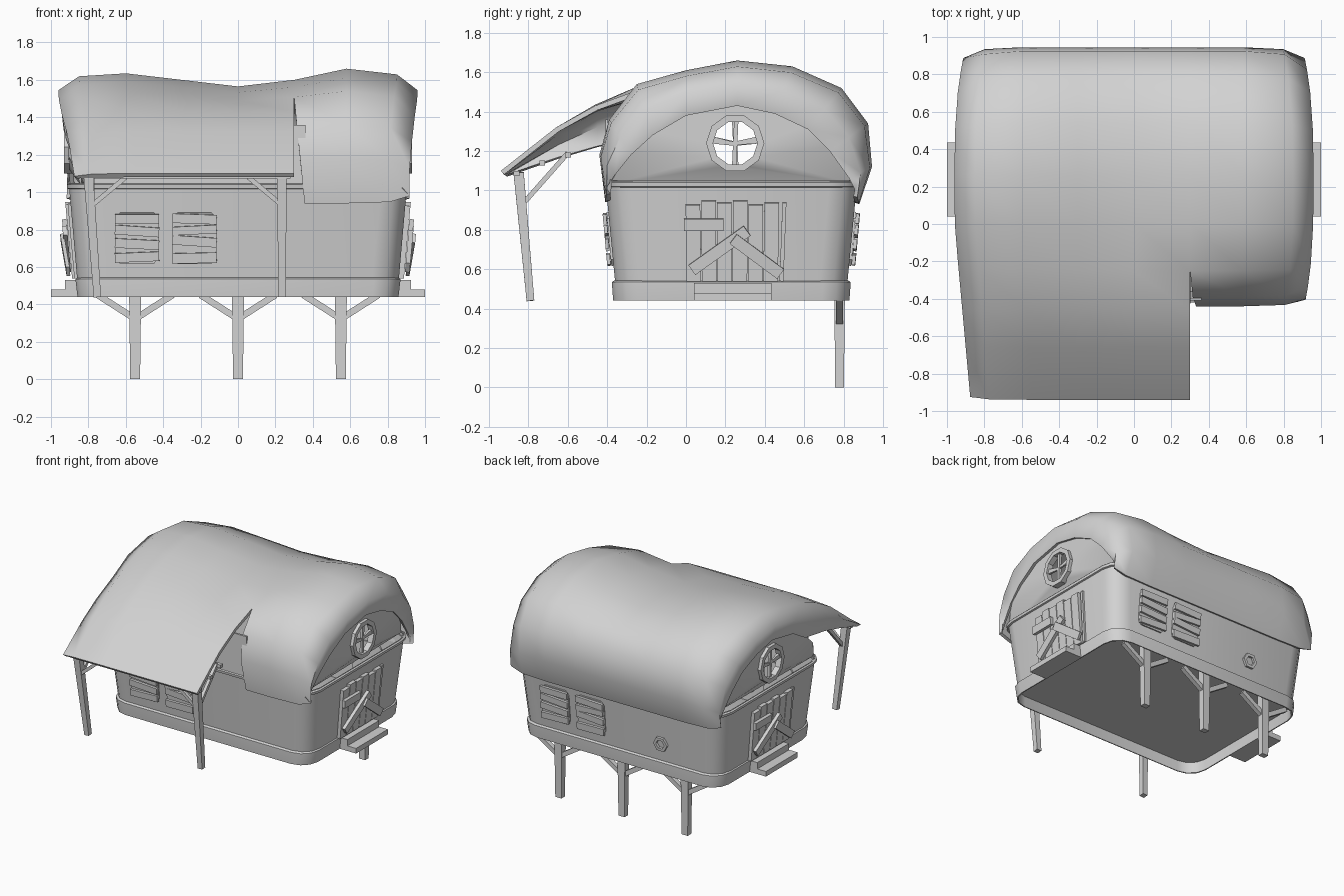
import bpy, bmesh
from math import sin, cos, pi, radians, atan2, sqrt
from mathutils import Vector, Matrix

cube = bpy.data.objects.get("Cube")
if cube:
    bpy.data.objects.remove(cube, do_unlink=True)

grey = bpy.data.materials.new("plain_grey")
grey.use_nodes = True
grey.diffuse_color = (0.65, 0.65, 0.65, 1)
grey.node_tree.nodes["Principled BSDF"].inputs["Base Color"].default_value = (0.65, 0.65, 0.65, 1)

CY = 0.23                      # depth centre of the house body
CORNER = 0.14                  # radius of the rounded house corners
TILT = atan2(0.045, 0.5)       # outward lean of the walls


def finish(name, bm, angle=35):
    me = bpy.data.meshes.new(name)
    bm.to_mesh(me)
    bm.free()
    me.materials.append(grey)
    me.shade_smooth()
    me.set_sharp_from_angle(angle=radians(angle))
    ob = bpy.data.objects.new(name, me)
    bpy.context.collection.objects.link(ob)
    return ob


def loft(bm, rows, closed=False, caps=False):
    grid = [[bm.verts.new(p) for p in row] for row in rows]
    n = len(rows[0])
    for a, b in zip(grid, grid[1:]):
        for j in range(n if closed else n - 1):
            k = (j + 1) % n
            bm.faces.new((a[j], a[k], b[k], b[j]))
    if caps:
        bm.faces.new(grid[0][::-1])
        bm.faces.new(grid[-1])


def rounded_ring(hx, hy, z, r=CORNER, steps=3):
    pts = []
    for c, (sx, sy) in enumerate(((1, 1), (-1, 1), (-1, -1), (1, -1))):
        for s in range(steps + 1):
            a = (c + s / steps) * pi / 2
            pts.append((sx * (hx - r) + r * cos(a), CY + sy * (hy - r) + r * sin(a), z))
    return pts


def beam(bm, p, q, w, d, taper=1.0, M=Matrix()):
    # box running from p to q, w wide and d deep, end scaled by taper
    p, q = Vector(p), Vector(q)
    t = (q - p).normalized()
    side = t.cross(Vector((0, 1, 0))).normalized()
    n = side.cross(t)
    rows = []
    for o, k in ((p, 1), (q, taper)):
        rows.append([M @ (o + side * (a * w * k / 2) + n * (b * d * k / 2))
                     for a, b in ((-1, -1), (1, -1), (1, 1), (-1, 1))])
    b2 = bmesh.new()
    loft(b2, rows, True, True)
    bmesh.ops.recalc_face_normals(b2, faces=b2.faces)
    me = bpy.data.meshes.new("tmp")
    b2.to_mesh(me)
    b2.free()
    bm.from_mesh(me)
    bpy.data.meshes.remove(me)


def beams(name, items, M=Matrix()):
    bm = bmesh.new()
    for it in items:
        beam(bm, *it, M=M)
    return finish(name, bm)


def box(bm, lo, hi):
    x, y, z = [(a + b) / 2 for a, b in zip(lo, hi)]
    beam(bm, (x, y, lo[2]), (x, y, hi[2]), hi[0] - lo[0], hi[1] - lo[1])


def wall_frame(turn, dist):
    # local x along the wall, -y outward, z up from the base top
    return (Matrix.Translation((0, CY, 0)) @ Matrix.Rotation(turn, 4, 'Z')
            @ Matrix.Translation((0, -dist, 0.54)) @ Matrix.Rotation(TILT, 4, 'X'))


def hoop(name, centre, r_out, r_in, depth, n, M):
    # flat-sided ring whose axis is local y
    bm = bmesh.new()
    rows = []
    for i in range(n + 1):
        a = 2 * pi * i / n
        rows.append([M @ Vector((centre[0] + r * cos(a), y, centre[1] + r * sin(a)))
                     for r, y in ((r_in, 0.02), (r_in, -depth), (r_out, -depth), (r_out, 0.02))])
    loft(bm, rows)
    bmesh.ops.remove_doubles(bm, verts=bm.verts, dist=0.0005)
    bmesh.ops.recalc_face_normals(bm, faces=bm.faces)
    return finish(name, bm, 25)


# Base with a hollow underside, walls and trim band
for name, rings, caps in (
        ("base", ((0.85, 0.593, 0.525), (0.85, 0.593, 0.44), (0.858, 0.60, 0.44),
                  (0.868, 0.606, 0.525), (0.868, 0.606, 0.535), (0.855, 0.59, 0.545)), True),
        ("walls", ((0.86, 0.59, 0.535), (0.905, 0.64, 1.05)), False),
        ("trim_band", ((0.9, 0.63, 1.015), (0.913, 0.647, 1.02), (0.915, 0.65, 1.04),
                       (0.9, 0.63, 1.05)), False)):
    bm = bmesh.new()
    loft(bm, [rounded_ring(*r) for r in rings], True, caps)
    finish(name, bm)

# Roof cross-sections (y, z) from back eave over the top to the front
outer = [(0.88, 0.93), (0.945, 1.12), (0.925, 1.34), (0.79, 1.52), (0.54, 1.63),
         (0.26, 1.66), (0.0, 1.61), (-0.25, 1.54)]
lip = [(0.86, 1.0), (0.83, 1.06), (0.73, 1.2), (0.62, 1.31), (0.45, 1.39),
       (0.26, 1.43), (0.0, 1.38), (-0.17, 1.28)]
eave_outer = outer + [(-0.39, 1.36), (-0.44, 1.18), (-0.41, 0.94)]
eave_lip = lip + [(-0.28, 1.18), (-0.36, 1.08), (-0.40, 1.02)]
porch_outer = outer + [(-0.46, 1.44), (-0.66, 1.32), (-0.94, 1.10)]
porch_lip = lip + [(-0.45, 1.22), (-0.65, 1.16), (-0.91, 1.07)]


def roof_row(x, blend, sag, out, inn):
    row = []
    for (y0, z0), (y1, z1) in zip(out, inn):
        y, z = y0 + (y1 - y0) * blend, z0 + (z1 - z0) * blend
        z -= sag * max(0, min(1, (z0 - 1.4) / 0.26))     # sagging ridge
        px = x
        if x < 0 and y < 0:                              # porch narrows outward
            px *= 1 + 0.095 * y
        elif abs(x) > 0.8:                               # rounded corners in plan
            px *= 1 - 0.05 * (abs(y - CY) / 0.66) ** 3
        if out is eave_outer and x == 0.3 and y < -0.3:  # slanted split edge
            px += 0.1 * (1.5 - z)
        row.append((px, y, z))
    return row


bm = bmesh.new()
loft(bm, [roof_row(*s, porch_outer, porch_lip) for s in (
    (-0.935, 1, 0), (-0.96, 0.5, 0), (-0.85, 0.09, 0.02), (-0.6, 0, 0.025),
    (-0.3, 0, 0.06), (0, 0, 0.095), (0.3, 0, 0.06))])
loft(bm, [roof_row(*s, eave_outer, eave_lip) for s in (
    (0.3, 0, 0.06), (0.58, 0, 0), (0.85, 0.09, 0.01), (0.96, 0.5, 0), (0.935, 1, 0))])
bmesh.ops.remove_doubles(bm, verts=bm.verts, dist=0.001)
roof = finish("roof", bm, 80)
mod = roof.modifiers.new("thickness", 'SOLIDIFY')
mod.thickness = 0.025
mod.offset = -1
mod = roof.modifiers.new("crisp_rim", 'EDGE_SPLIT')
mod.split_angle = radians(70)

# Gable walls with a round opening, bent round the house corners
arch = [(0.86, 1.03), (0.86, 1.08)] + [(y, z + 0.025) for y, z in lip[2:]]
arch += [(-0.29, 1.19), (-0.39, 1.08), (-0.39, 1.03)]
for side in (1, -1):
    bm = bmesh.new()
    hole = [(0.25 + 0.12 * cos(i * pi / 5), 1.24 + 0.12 * sin(i * pi / 5)) for i in range(10)]
    edges = []
    for loop in (arch, hole):
        vs = []
        for y, z in loop:
            d = max(0, abs(y - CY) - 0.64 + CORNER)
            vs.append(bm.verts.new((side * (0.905 - CORNER + sqrt(CORNER ** 2 - d * d)), y, z)))
        edges += [bm.edges.new((vs[i - 1], vs[i])) for i in range(len(vs))]
    bmesh.ops.triangle_fill(bm, use_beauty=True, edges=edges, normal=(side, 0, 0))
    finish("gable_wall", bm)

# Wall under the porch roof
bm = bmesh.new()
box(bm, (-0.78, -0.41, 1.04), (0.36, -0.395, 1.36))
finish("upper_front_wall", bm)

# Doors, steps and round windows at both ends
for turn, s in ((pi / 2, 1), (-pi / 2, -1)):
    M = wall_frame(turn, 0.86)
    tops = (0.39, 0.41, 0.4, 0.41, 0.39, 0.4)
    planks = [((-0.19 + 0.078 * i, -0.012, 0), (-0.195 + 0.08 * i, -0.012, h), 0.074, 0.03)
              for i, h in enumerate(tops)]
    planks += [((0.255, -0.005, 0), (0.27, -0.005, 0.4), 0.02, 0.02)]
    beams("door_planks", planks, M)
    beams("door_boards", [
        ((-0.24, -0.04, 0.29), (-0.04, -0.04, 0.29), 0.06, 0.025),
        ((-0.2, -0.042, 0.06), (0.08, -0.042, 0.26), 0.06, 0.025),
        ((0.01, -0.06, 0.22), (0.25, -0.045, 0.04), 0.06, 0.02)], M)
    bm = bmesh.new()
    for out, z0, z1 in ((1.0, 0.44, 0.48), (0.925, 0.48, 0.53)):
        xs = sorted((s * 0.85, s * out))
        box(bm, (xs[0], 0.04, z0), (xs[1], 0.435, z1))
    finish("steps", bm)
    G = Matrix.Translation((0, CY, 0)) @ Matrix.Rotation(turn, 4, 'Z') @ Matrix.Translation((0, -0.905, 0))
    u = 0.02 * s
    hoop("round_window_frame", (u, 1.24), 0.148, 0.113, 0.025, 10, G)
    beams("round_window_bars", [
        ((u - 0.005, 0, 1.13), (u + 0.005, 0, 1.35), 0.022, 0.02),
        ((u - 0.11, 0, 1.255), (u, 0, 1.235), 0.035, 0.02, 0.5),
        ((u + 0.11, 0, 1.255), (u, 0, 1.24), 0.035, 0.02, 0.5)], G)

# Boarded windows on the front and back: (height, tilt, width)
boards = {-0.54: ((0.32, 0.0, 0.05), (0.255, -0.008, 0.05), (0.185, -0.006, 0.05),
                  (0.115, 0.005, 0.05)),
          -0.232: ((0.32, -0.004, 0.05), (0.26, 0.006, 0.045), (0.2, -0.008, 0.05),
                   (0.11, 0.003, 0.055))}
for turn in (0, pi):
    M = wall_frame(turn, 0.59)
    for u, rows in boards.items():
        outline = [(a * 0.118, b * 0.105) if k else (a * 0.09, b * 0.137)
                   for a, b, k in ((1, -1, 1), (1, 1, 1), (1, 1, 0), (-1, 1, 0),
                                   (-1, 1, 1), (-1, -1, 1), (-1, -1, 0), (1, -1, 0))]
        bm = bmesh.new()
        loft(bm, [[M @ Vector((u + a, y, 0.215 + b)) for a, b in outline]
                  for y in (0.01, -0.012)], True, True)
        bmesh.ops.recalc_face_normals(bm, faces=bm.faces)
        finish("window_panel", bm)
        beams("window_boards", [
            ((u - 0.118, -0.022, v - t), (u + 0.118, -0.024, v + t), w, 0.018)
            for v, t, w in rows], M)
hoop("porthole", (0.37, 0.145), 0.06, 0.036, 0.02, 6, wall_frame(pi, 0.59))

# Porch posts, beams and braces
beams("porch_posts", [((-0.80, -0.85, 1.09), (-0.752, -0.79, 0.44), 0.052, 0.052, 0.75),
                      ((0.235, -0.85, 1.09), (0.235, -0.79, 0.44), 0.052, 0.052, 0.75)])
beams("porch_beams", [((-0.84, y, z), (0.28, y, z), 0.025, 0.03)
                      for y, z in ((-0.86, 1.085), (-0.73, 1.14), (-0.6, 1.18))])
braces = []
for x, d in ((-0.78, 1), (0.235, -1)):
    braces += [((x, -0.84, 0.93), (x + d * 0.18, -0.85, 1.08), 0.025, 0.025),
               ((x, -0.83, 0.93), (x, -0.6, 1.19), 0.025, 0.025)]
beams("porch_braces", braces)

# Stilts under the back edge
stilts, props = [], []
for x in (-0.55, 0, 0.55):
    stilts.append(((x, 0.78, 0.53), (x, 0.78, 0), 0.066, 0.055, 0.8))
    props += [((x + d * 0.02, 0.78, 0.335), (x + d * 0.2, 0.78, 0.45), 0.035, 0.035)
              for d in (1, -1)]
beams("stilts", stilts)
beams("stilt_braces", props)
